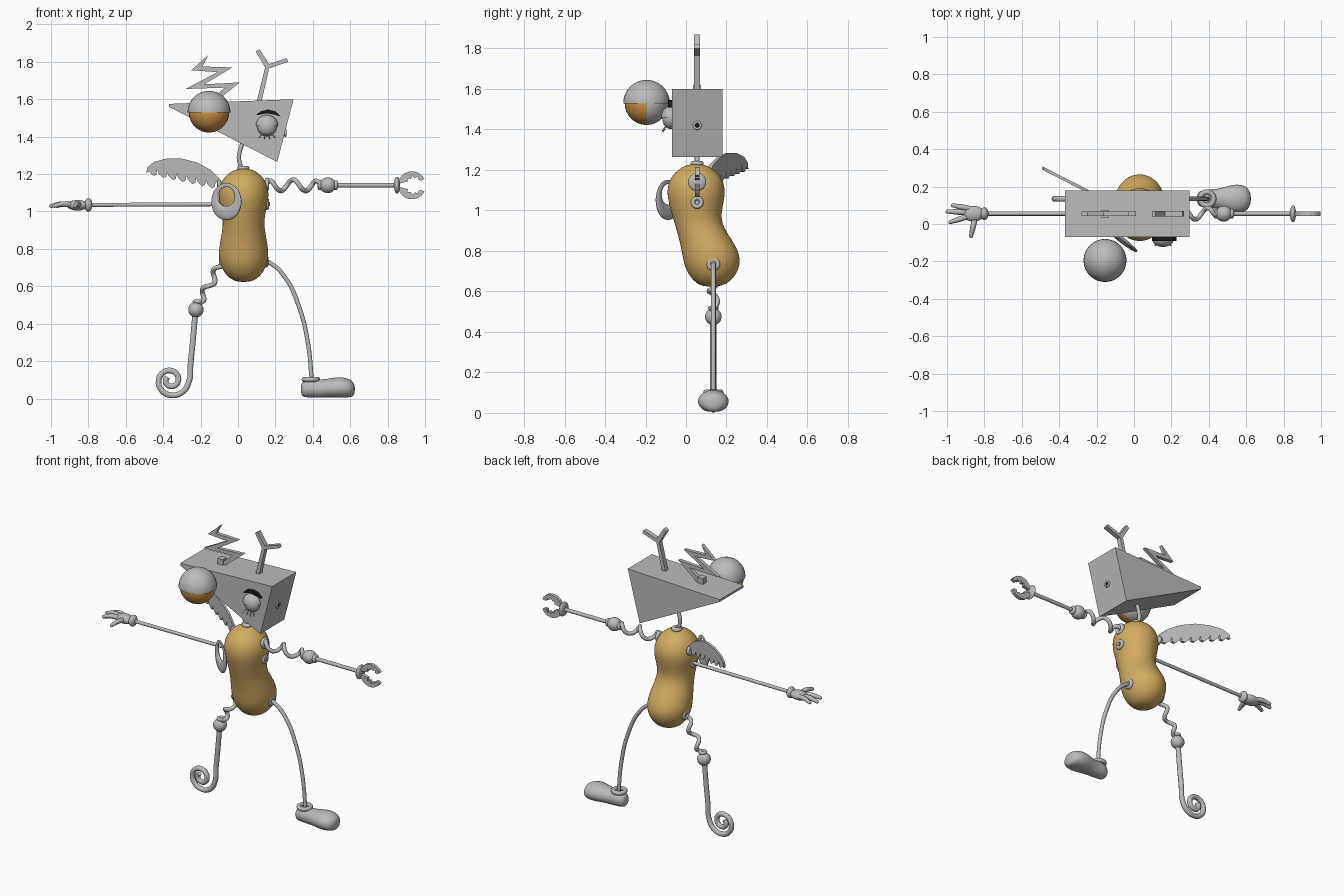
import bpy, bmesh, math
from math import sin, cos, pi
from mathutils import Vector, Matrix

cube = bpy.data.objects.get("Cube")
if cube:
    bpy.data.objects.remove(cube)


def material(name, rgb):
    m = bpy.data.materials.new(name)
    m.use_nodes = True
    m.diffuse_color = (*rgb, 1)
    m.node_tree.nodes["Principled BSDF"].inputs["Base Color"].default_value = (*rgb, 1)
    return m


GREY = material("grey", (0.5, 0.5, 0.5))
TAN = material("tan", (0.65, 0.42, 0.12))
ORANGE = material("orange", (0.63, 0.29, 0.06))
BLACK = material("black", (0.01, 0.01, 0.01))


def activate(ob):
    bpy.ops.object.select_all(action='DESELECT')
    ob.select_set(True)
    bpy.context.view_layer.objects.active = ob


def finish(name, bm, mat=GREY, smooth=True):
    bmesh.ops.recalc_face_normals(bm, faces=bm.faces)
    me = bpy.data.meshes.new(name)
    bm.to_mesh(me)
    bm.free()
    me.materials.append(mat)
    ob = bpy.data.objects.new(name, me)
    bpy.context.collection.objects.link(ob)
    if smooth:
        activate(ob)
        bpy.ops.object.shade_smooth_by_angle(angle=math.radians(40))
    return ob


def ball(name, loc, size, mat=GREY, upper_half=False):
    bm = bmesh.new()
    bmesh.ops.create_uvsphere(bm, u_segments=32, v_segments=16, radius=1)
    if upper_half:
        geom = bm.verts[:] + bm.edges[:] + bm.faces[:]
        bmesh.ops.bisect_plane(bm, geom=geom, plane_co=(0, 0, -0.01),
                               plane_no=(0, 0, 1), clear_inner=True)
        bmesh.ops.holes_fill(bm, edges=[e for e in bm.edges if e.is_boundary])
    bm.transform(Matrix.Translation(loc) @ Matrix.Diagonal((*size, 1)))
    return finish(name, bm, mat)


def tube(name, points, r, radii=None, cyclic=False, mat=GREY):
    cu = bpy.data.curves.new(name, 'CURVE')
    cu.dimensions = '3D'
    cu.bevel_depth = r
    cu.bevel_resolution = 3
    cu.resolution_u = 6
    cu.use_fill_caps = True
    sp = cu.splines.new('BEZIER')
    sp.bezier_points.add(len(points) - 1)
    for i, (bp, p) in enumerate(zip(sp.bezier_points, points)):
        bp.co = p
        bp.handle_left_type = bp.handle_right_type = 'AUTO'
        bp.radius = radii[i] if radii else 1
    sp.use_cyclic_u = cyclic
    cu.materials.append(mat)
    ob = bpy.data.objects.new(name, cu)
    bpy.context.collection.objects.link(ob)
    activate(ob)
    bpy.ops.object.convert(target='MESH')
    ob = bpy.context.object
    bpy.ops.object.shade_smooth_by_angle(angle=math.radians(50))
    return ob


def ring(name, loc, radius, minor, axis='X'):
    a = [i * pi / 6 for i in range(12)]
    pts = [(0, cos(t), sin(t)) if axis == 'X' else (cos(t), sin(t), 0) for t in a]
    return tube(name, [Vector(loc) + radius * Vector(p) for p in pts], minor, cyclic=True)


def helix(a, b, turns, amp):
    a, b = Vector(a), Vector(b)
    d = (b - a).normalized()
    side = Vector((0, 1, 0))
    up = d.cross(side)
    n = int(turns * 8)
    return [a.lerp(b, i / n) + amp * min(1, i / 3, (n - i) / 3)
            * (up * sin(i * pi / 4) + side * cos(i * pi / 4)) for i in range(n + 1)]


def plate(name, outline, y, thick, mat=GREY, shear=None):
    """Extrude an x-z outline along y."""
    bm = bmesh.new()
    f = bm.faces.new([bm.verts.new((x, y - thick / 2, z)) for x, z in outline])
    res = bmesh.ops.extrude_face_region(bm, geom=[f])
    for v in res["geom"]:
        if isinstance(v, bmesh.types.BMVert):
            v.co.y += thick
    if shear:
        for v in bm.verts:
            v.co.y += shear(v.co.x)
    return finish(name, bm, mat, smooth=False)


def loft(name, rings, place, mat=GREY, n=20):
    """Skin elliptical rings; place maps (station, u, v) to space."""
    bm = bmesh.new()
    loops = [[bm.verts.new(place(t, cu + ru * cos(2 * pi * i / n), cv + rv * sin(2 * pi * i / n)))
              for i in range(n)] for t, cu, cv, ru, rv in rings]
    for a, b in zip(loops, loops[1:]):
        for i in range(n):
            bm.faces.new((a[i], a[(i + 1) % n], b[(i + 1) % n], b[i]))
    bm.faces.new(loops[0])
    bm.faces.new(loops[-1])
    ob = finish(name, bm, mat)
    ob.modifiers.new("round", 'SUBSURF').levels = 2
    ob.modifiers["round"].render_levels = 2
    return ob


# Peanut body: height, depth centre, radius
body = [(.622, .125, .045), (.655, .13, .10), (.715, .13, .137), (.78, .125, .145),
        (.85, .10, .133), (.93, .06, .116), (1.0, .05, .127), (1.08, .05, .148),
        (1.15, .05, .137), (1.20, .05, .096), (1.23, .05, .04)]
loft("body", [(z, .03, y, r * .94, r) for z, y, r in body], lambda t, u, v: (u, v, t), TAN)

# Neck and wedge head
Y = .055
ring("neck_collar", (.028, Y, 1.232), .02, .013, 'Z')
tube("neck", [(.028, Y, 1.21), (.005, Y, 1.28), (.012, Y, 1.33), (.05, Y, 1.42)], .012)
plate("head", [(-.37, 1.575), (.297, 1.6), (.21, 1.265), (-.37, 1.56)], Y, .25)
ring("mouth_rim", (.253, Y, 1.42), .016, .006)
ball("mouth", (.252, Y, 1.42), (.005, .014, .014), BLACK)

# Large eye: orange lower front, grey behind
eye = ball("large_eye", (-.155, -.195, 1.53), (.108,) * 3)
eye.data.materials.append(ORANGE)
for p in eye.data.polygons:
    if p.center.y < -.195 and p.center.z < 1.53:
        p.material_index = 1
ball("large_eyelid", (-.155, -.195, 1.53), (.115,) * 3, upper_half=True)

# Small eye, lashes and brow
ball("small_eye", (.155, -.075, 1.455), (.053, .042, .053))
ball("small_eyelid", (.155, -.075, 1.458), (.06, .048, .058), upper_half=True)
for i in (-1.5, -.5, .5, 1.5):
    tube("eyelash", [(.155 + i * .018, -.10, 1.415), (.155 + i * .028, -.115, 1.385 + abs(i) * .006)], .004)
plate("eyebrow", [(.095, 1.515), (.12, 1.535), (.16, 1.545), (.20, 1.535), (.227, 1.508),
                  (.195, 1.518), (.155, 1.525), (.12, 1.518)], -.08, .02, BLACK)

# Zigzag tuft and forked antenna
plate("zigzag_tuft", [(-.16, 1.835), (-.25, 1.755), (-.11, 1.745), (-.28, 1.655), (-.07, 1.662),
                      (-.18, 1.57), (-.14, 1.57), (.01, 1.69), (-.18, 1.68), (-.03, 1.77),
                      (-.19, 1.775)], Y, .024)
plate("tuft_base", [(-.175, 1.56), (-.135, 1.56), (-.135, 1.62), (-.175, 1.62)], Y, .04)
plate("antenna", [(.095, 1.57), (.122, 1.57), (.166, 1.765), (.268, 1.8), (.26, 1.82),
                  (.166, 1.788), (.115, 1.868), (.095, 1.855), (.145, 1.77)], Y, .03)

# Single wing with scalloped feathers
scallops = []
for k in range(7):
    x0, x1 = -.12 - k * .052, -.12 - (k + 1) * .052
    z0 = 1.135 + k * .011
    scallops += [(x0, z0 + .025), (x0 - .004, z0 - .005), (x0 * .6 + x1 * .4, z0 - .01),
                 (x0 * .15 + x1 * .85, z0 + .012)]
plate("wing", [(-.09, 1.15)] + scallops + [(-.49, 1.205), (-.485, 1.235), (-.45, 1.265), (-.38, 1.283),
      (-.30, 1.283), (-.22, 1.262), (-.15, 1.225), (-.10, 1.175)], 0, .018,
      shear=lambda x: .10 - (x + .1) * .51)
ring("wing_socket", (-.1, .10, 1.14), .02, .011)

# Eccentric chest ring
angles = [i * pi / 12 for i in range(24)]
inner = [.05 + .028 * sin(a) for a in angles]
hoop = tube("chest_ring", [((.1 + d) / 2 * cos(a), 0, (.1 + d) / 2 * sin(a)) for a, d in zip(angles, inner)],
            1, [(.1 - d) / 2 for d in inner], cyclic=True)
hoop.scale = (1, .4, 1)
hoop.rotation_euler = (0, 0, math.radians(-37))
hoop.location = (-.062, -.088, 1.052)

# Right arm and open hand
tube("right_arm", [(.17, Y, 1.04), (-.8, Y, 1.035)], .011)
ring("right_arm_socket", (-.09, Y, 1.04), .021, .011)
ring("arm_end_socket", (.155, Y, 1.04), .021, .011)
ball("wrist", (-.80, Y, 1.035), (.022, .034, .036))
ball("palm", (-.858, Y, 1.033), (.058, .042, .028))
for bx, by, tx, ty in [(-.87, .08, -.968, .10), (-.89, .062, -.998, .067),
                       (-.89, .04, -.982, .01), (-.85, .03, -.872, -.065)]:
    mid = ((bx + tx) / 2, (by + ty) / 2, 1.04)
    tube("finger", [(bx, by, 1.035), mid, (tx, ty, 1.03)], .015, [1, 1, .7])
    ball("fingertip", (tx, ty, 1.03), (.0105,) * 3)

# Left arm: spring, elbow, rod and claw
Z = 1.14
ring("left_arm_socket", (.155, Y, 1.145), .024, .012)
tube("left_arm_spring", helix((.13, Y, Z), (.46, Y, Z), 2.5, .03), .013)
ball("left_elbow", (.48, Y, Z), (.044, .042, .042))
for x in (.437, .523):
    ring("elbow_collar", (x, Y, Z), .016, .011)
tube("left_forearm", [(.48, Y, Z), (.86, Y, Z)], .012)
ball("claw_base", (.85, Y, Z), (.016, .045, .045))
for s in (1, -1):
    outer = [(.93 + .075 * cos(a), Z + s * .075 * sin(a)) for a in [pi - .1 - i * .32 for i in range(9)]]
    teeth = [(.94 + r * cos(a), Z + s * r * sin(a)) for a, r in
             [(.55 + i * .29, .05 - .012 * (i % 2)) for i in range(8)]]
    plate("claw_jaw", outer + teeth, Y, .022)

# Left leg and shoe
L = .135
ring("left_hip_socket", (.15, L, .735), .022, .012)
tube("left_leg", [(.12, L, .74), (.17, L, .725), (.25, L, .65), (.33, L, .48), (.375, L, .29), (.395, L, .09)], .012)
ring("shoe_cuff", (.39, L, .102), .036, .014, 'Z')
shoe = [(.336, L, .05, .02, .025), (.348, L, .05, .04, .045), (.385, L, .055, .052, .05),
        (.43, L, .052, .05, .05), (.48, L, .055, .062, .05), (.54, L, .058, .08, .06),
        (.59, L, .055, .073, .052), (.615, L, .05, .05, .042), (.625, L, .05, .02, .02)]
loft("shoe", shoe, lambda t, u, v: (t, u, max(v, .006)))

# Right leg: spring, knee and curled peg
ring("right_hip_socket", (-.09, L, .73), .022, .012)
tube("right_leg_spring", helix((-.07, L, .755), (-.215, L, .50), 2.5, .02), .013)
ball("right_knee", (-.225, L, .475), (.041, .041, .041))
ring("knee_collar", (-.216, L, .518), .016, .011, 'Z')
curl = [(-.36 + .1 * .8 ** (q / 2) * cos(q * pi / 4), L, .098 - .1 * .8 ** (q / 2) * sin(q * pi / 4))
        for q in range(14)]
tube("right_leg_curl", [(-.228, L, .46), (-.242, L, .3), (-.254, L, .18)] + curl, .016)
